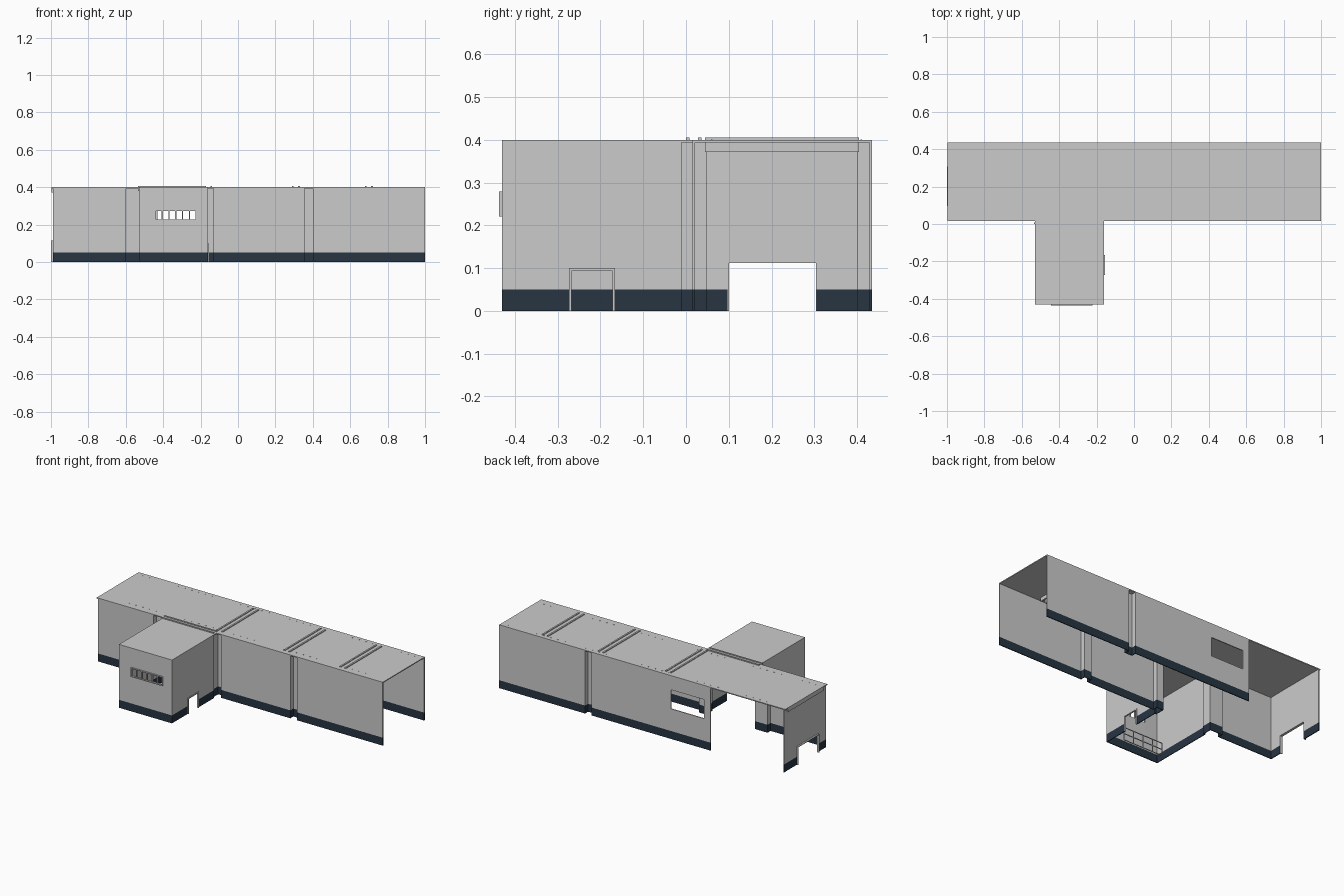
import bpy, bmesh

if "Cube" in bpy.data.objects:
    bpy.data.objects.remove(bpy.data.objects["Cube"])

base_mat = bpy.data.materials.new("dark_blue_base")
base_mat.diffuse_color = (0.02, 0.035, 0.055, 1)
base_mat.use_nodes = True
base_mat.node_tree.nodes["Principled BSDF"].inputs["Base Color"].default_value = base_mat.diffuse_color
T = 0.006      # wall thickness
H, B = 0.4, 0.05   # wall top, base top


def finish(name, bm, mat=None):
    me = bpy.data.meshes.new(name)
    bm.to_mesh(me)
    bm.free()
    ob = bpy.data.objects.new(name, me)
    bpy.context.collection.objects.link(ob)
    if mat:
        me.materials.append(mat)
    return ob


def add_box(bm, x0, x1, y0, y1, z0, z1):
    vs = bmesh.ops.create_cube(bm, size=1)["verts"]
    for v in vs:
        v.co = ((x0 + x1) / 2 + v.co.x * (x1 - x0),
                (y0 + y1) / 2 + v.co.y * (y1 - y0),
                (z0 + z1) / 2 + v.co.z * (z1 - z0))


def boxes(name, items, mat=None):
    bm = bmesh.new()
    for it in items:
        add_box(bm, *it)
    return finish(name, bm, mat)


def sheet(name, path, z0, z1, mat=None):
    """Upright wall along a plan path, outside on the right, thickened inward."""
    bm = bmesh.new()
    lo = [bm.verts.new((x, y, z0)) for x, y in path]
    hi = [bm.verts.new((x, y, z1)) for x, y in path]
    for i in range(len(path) - 1):
        bm.faces.new((lo[i], lo[i + 1], hi[i + 1], hi[i]))
    ob = finish(name, bm, mat)
    s = ob.modifiers.new("thickness", "SOLIDIFY")
    s.thickness, s.offset = T, -1
    return ob


def wall(name, path):
    sheet(name + "_base", path, 0, B, base_mat)
    sheet(name + "_wall", path, B, H)


# main hall back wall with recessed module joint, then a window near its end
YF, YB, R = 0.015, 0.435, 0.03
wall("back_right", [(1, YB), (0.4, YB), (0.4, YB - R), (0.355, YB - R),
                    (0.355, YB), (-0.2, YB)])
wall("back_end", [(-0.43, YB), (-0.475, YB)])
win = [(-0.2, YB), (-0.43, YB)]
sheet("back_window_base", win, 0, B, base_mat)
sheet("back_window_sill", win, B, 0.19)
sheet("back_window_header", win, 0.31, H)

# left end wall with doorway
XL = -0.99
wall("left_end_back", [(XL, YB), (XL, 0.305)])
sheet("left_door_header", [(XL, 0.305), (XL, 0.1)], 0.113, H)

# front-left wall, inner corner joint and side of the wing
SX0, SX1, SY = -0.53, -0.16, -0.43
wall("front_left", [(XL, 0.1), (XL, YF), (-0.6, YF), (-0.6, YF + R), (-0.52, YF + R),
                    (-0.52, -0.01), (SX0, -0.01), (SX0, SY), (-0.44, SY)])

# wing front with strip window
sheet("wing_window_base", [(-0.44, SY), (-0.225, SY)], 0, B, base_mat)
sheet("wing_window_sill", [(-0.44, SY), (-0.225, SY)], B, 0.225)
sheet("wing_window_header", [(-0.44, SY), (-0.225, SY)], 0.275, H)
wall("wing_front_right", [(-0.225, SY), (SX1, SY), (SX1, -0.27)])

# wing side hatch, corner joint and long front-right wall
sheet("wing_hatch_header", [(SX1, -0.27), (SX1, -0.17)], 0.095, H)
wall("front_right", [(SX1, -0.17), (SX1, -0.01), (-0.17, -0.01), (-0.17, YF + R),
                     (-0.13, YF + R), (-0.13, YF), (0.355, YF), (0.355, YF + R),
                     (0.4, YF + R), (0.4, YF), (1, YF)])

# roof panels
boxes("main_roof", [(XL - 0.008, 1, YF, YB, H - T, H)])
boxes("wing_roof", [(SX0, SX1, SY, YF, H - T, H)])

# roof beams: paired ribs across the hall and one pair along the wing junction
ribs = []
for x in (-0.16, 0.31, 0.7):
    for d in (-0.017, 0.017):
        ribs.append((x + d - 0.005, x + d + 0.005, 0.045, 0.405, 0.372, 0.405))
for d in (-0.014, 0.014):
    ribs.append((-0.535, -0.17, 0.018 + d - 0.004, 0.018 + d + 0.004, 0.38, 0.405))
ribs.append((-0.997, -0.985, 0.045, 0.405, 0.372, 0.395))
boxes("roof_ribs", ribs)

# rows of roof bolts
bolts = []
for i in range(40):
    x = -0.95 + i * 1.9 / 39
    for y in (0.06, 0.41):
        bolts.append((x - 0.003, x + 0.003, y - 0.002, y + 0.002, H, H + 0.001))
boxes("roof_bolts", bolts)

# strip window frame with mullions
frame = [(-0.444, -0.221, -0.437, -0.425, z, z + 0.006) for z in (0.221, 0.273)]
for i in range(7):
    x = -0.441 + i * 0.217 / 6
    frame.append((x - 0.003, x + 0.003, -0.437, -0.425, 0.221, 0.279))
boxes("wing_window_frame", frame)

# hatch frame
boxes("hatch_frame", [(SX1 - T, SX1 + 0.004, -0.274, -0.268, 0, 0.098),
                      (SX1 - T, SX1 + 0.004, -0.172, -0.166, 0, 0.098),
                      (SX1 - T, SX1 + 0.004, -0.274, -0.166, 0.093, 0.1)])
# left doorway jambs
boxes("door_frame", [(-1, XL + T, 0.097, 0.101, 0, 0.115),
                     (-1, XL + T, 0.304, 0.308, 0, 0.115),
                     (-1, XL + T, 0.097, 0.308, 0.112, 0.116)])

# small railing inside the wing
rail = [(-0.5, -0.22, -0.352, -0.348, z, z + 0.004) for z in (0.0, 0.04, 0.08)]
for i in range(5):
    x = -0.5 + i * 0.07
    rail.append((x - 0.002, x + 0.002, -0.352, -0.348, 0, 0.084))
boxes("inner_railing", rail)
